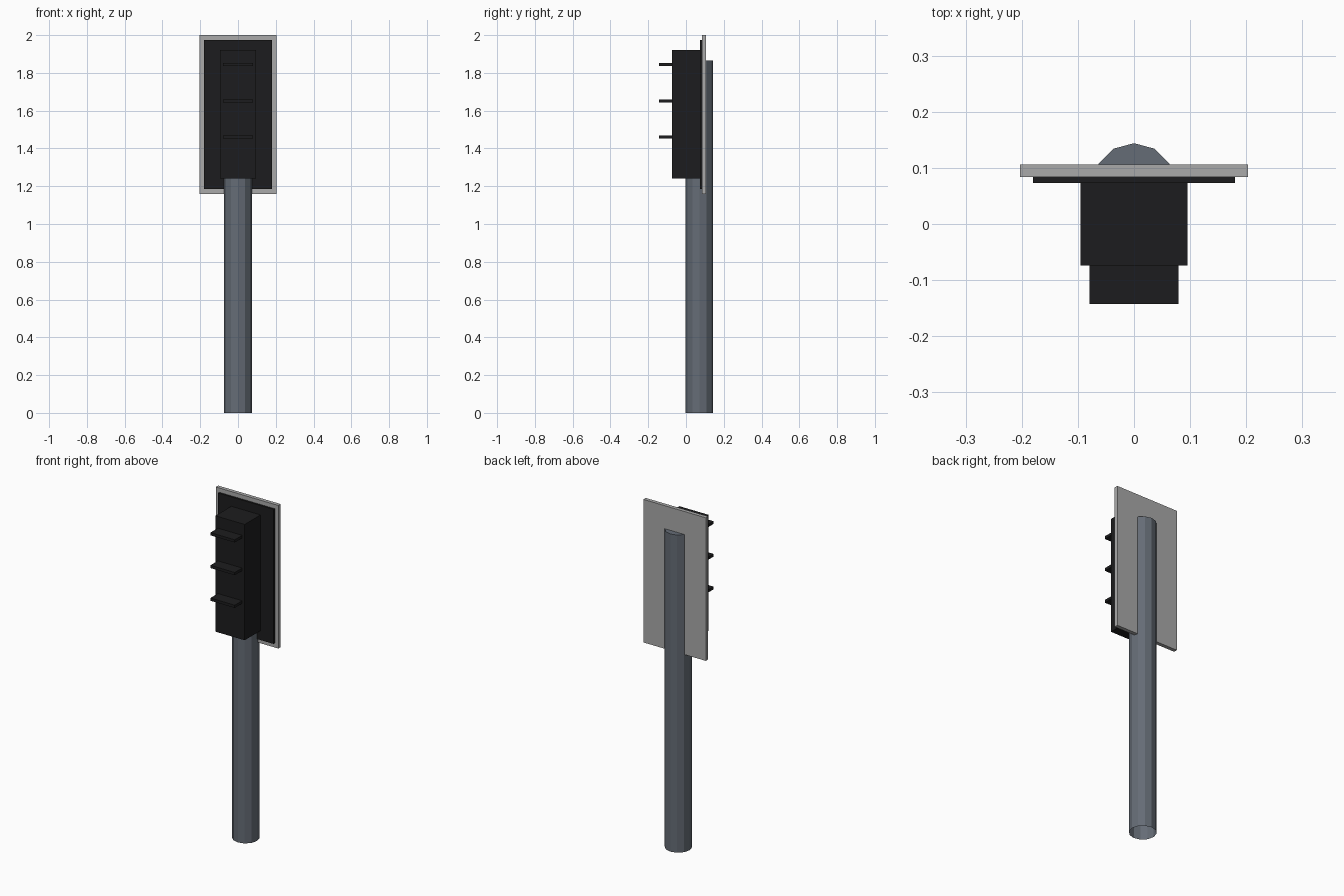
import bpy, bmesh
from mathutils import Matrix, Vector

if "Cube" in bpy.data.objects:
    bpy.data.objects.remove(bpy.data.objects["Cube"])


def material(name, rgb):
    m = bpy.data.materials.new(name)
    m.diffuse_color = (*rgb, 1)
    m.use_nodes = True
    m.node_tree.nodes["Principled BSDF"].inputs["Base Color"].default_value = m.diffuse_color
    return m


def finish(name, bm, mat):
    me = bpy.data.meshes.new(name)
    bm.to_mesh(me)
    bm.free()
    me.materials.append(mat)
    ob = bpy.data.objects.new(name, me)
    bpy.context.collection.objects.link(ob)
    return ob


def box(name, half_width, y0, y1, z0, z1, mat):
    bm = bmesh.new()
    size = Matrix.Diagonal((2 * half_width, y1 - y0, z1 - z0, 1))
    place = Matrix.Translation((0, (y0 + y1) / 2, (z0 + z1) / 2))
    bmesh.ops.create_cube(bm, size=1, matrix=place @ size)
    return finish(name, bm, mat)


black = material("black", (0.012, 0.012, 0.013))
light = material("light_grey", (0.40, 0.40, 0.40))
steel = material("steel", (0.13, 0.15, 0.18))

# Twelve-sided pole, open at the foot
POLE_TOP = 1.865
bm = bmesh.new()
bmesh.ops.create_cone(bm, cap_ends=True, segments=12, radius1=0.073, radius2=0.073,
                      depth=POLE_TOP, matrix=Matrix.Translation((0, 0.071, POLE_TOP / 2)))
foot = [f for f in bm.faces if f.normal.z < -0.9]
bmesh.ops.delete(bm, geom=foot, context='FACES_ONLY')
finish("pole", bm, steel)

# Backing board with its dark face
box("back_board", 0.203, 0.084, 0.106, 1.16, 2.0, light)
box("dark_face", 0.18, 0.073, 0.084, 1.185, 1.975, black)

# Signal housing and its three visors
box("signal_housing", 0.095, -0.074, 0.073, 1.24, 1.92, black)
for i, z in enumerate((1.46, 1.652, 1.844)):
    box(f"visor_{i + 1}", 0.079, -0.143, -0.074, z - 0.008, z + 0.008, black)
